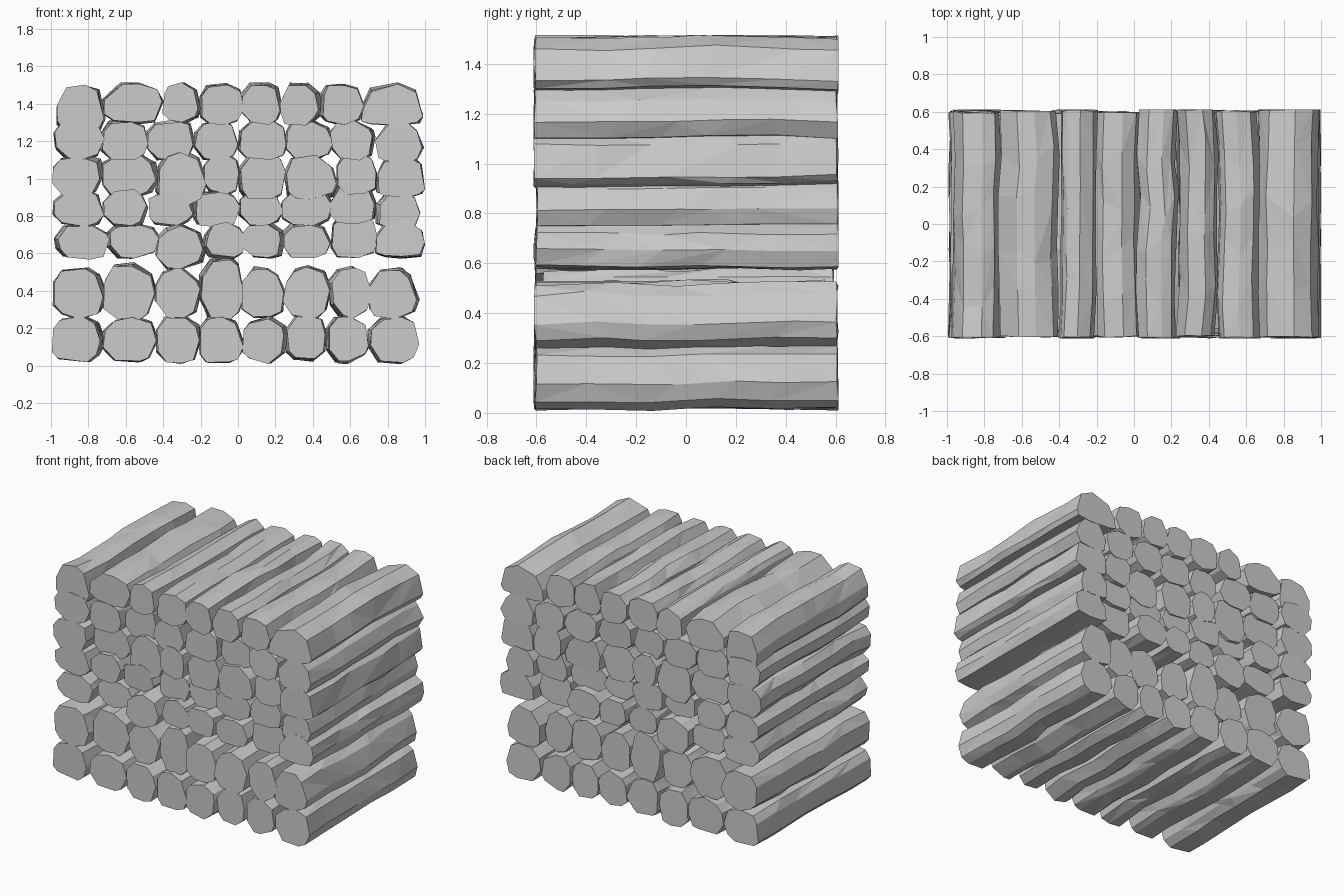
import bpy, bmesh, math, random

if "Cube" in bpy.data.objects:
    bpy.data.objects.remove(bpy.data.objects["Cube"])

random.seed(11)

# x boundaries between neighbouring logs, one list per layer, bottom to top
COLUMNS = [
    [-.99, -.72, -.44, -.21, .03, .26, .47, .69, .96],
    [-.98, -.71, -.44, -.20, .02, .25, .49, .70, .96],
    [-.97, -.70, -.43, -.18, .03, .24, .49, .74, 1.0],
    [-.99, -.72, -.48, -.24, .00, .23, .50, .74, .97],
    [-.99, -.72, -.43, -.18, .00, .25, .52, .74, 1.0],
    [-.99, -.73, -.48, -.23, .00, .25, .50, .73, .98],
    [-.97, -.71, -.40, -.21, .02, .23, .44, .66, .99],
]
# bottom and top height of each layer
LAYERS = [(.02, .265), (.255, .525), (.575, .76), (.745, .935),
          (.91, 1.13), (1.10, 1.31), (1.29, 1.51)]
# logs that are taller or lower than their layer
SPECIAL = {(0, 2): (.01, .265), (1, 3): (.25, .58), (1, 1): (.255, .55),
           (2, 2): (.52, .75), (2, 6): (.575, .81), (2, 7): (.575, .78),
           (4, 2): (.84, 1.15), (4, 4): (.88, 1.13), (4, 5): (.87, 1.12),
           (6, 0): (1.22, 1.49), (3, 6): (.76, .97)}
SIDES, RINGS = 9, 6


def clamp(v, lo, hi):
    return max(lo, min(hi, v))


def hewn_log(name, x0, x1, z0, z1, belly, y0, y1):
    """Irregular faceted log along y; belly is the height share of its widest line."""
    cx, rx = (x0 + x1) / 2, (x1 - x0) / 2
    h = z1 - z0
    cz = z0 + belly * h
    shape = [(math.tau * (i + random.uniform(-.28, .28)) / SIDES,
              random.uniform(.95, 1.06)) for i in range(SIDES)]
    bm = bmesh.new()
    rings = []
    for k in range(RINGS):
        t = k / (RINGS - 1)
        inner = 0 < k < RINGS - 1
        # ring positions differ per vertex inside, ends stay sawn flat
        y = y0 + (y1 - y0) * t
        dx, dz = random.uniform(-.012, .012), random.uniform(-.009, .009)
        ring = []
        for a, r in shape:
            r *= random.uniform(.95, 1.05)
            c, s = math.cos(a), math.sin(a)
            px = math.copysign(abs(c) ** .83, c) * rx * r
            pz = math.copysign(abs(s) ** .83, s) * r * h * ((1 - belly) if s > 0 else belly)
            jitter = random.uniform(-.09, .09) if inner else random.uniform(-.006, .006)
            ring.append(bm.verts.new((clamp(cx + dx + px, -1, 1),
                                      clamp(y + jitter, -.612, .612),
                                      clamp(cz + dz + pz, max(0, z0 - .012), 1.515))))
        rings.append(ring)
    # bark facets, split into triangles for the chipped look
    for a, b in zip(rings, rings[1:]):
        for i in range(SIDES):
            j = (i + 1) % SIDES
            if random.random() < .5:
                bm.faces.new((a[i], a[j], b[j]))
                bm.faces.new((a[i], b[j], b[i]))
            else:
                bm.faces.new((a[i], a[j], b[i]))
                bm.faces.new((a[j], b[j], b[i]))
    # sawn ends
    bm.faces.new(rings[0][::-1])
    bm.faces.new(rings[-1])
    bmesh.ops.recalc_face_normals(bm, faces=bm.faces)
    mesh = bpy.data.meshes.new(name)
    bm.to_mesh(mesh)
    bm.free()
    bpy.context.collection.objects.link(bpy.data.objects.new(name, mesh))


# stack the logs layer by layer
for row, xs in enumerate(COLUMNS):
    for col in range(8):
        z0, z1 = SPECIAL.get((row, col), LAYERS[row])
        inside = 0 < col < 7 and 0 < row < 6
        depth = .07 if inside else .012
        # outer right logs of the upper layers are split flat underneath
        belly = .18 if (col == 7 and row > 1) else random.uniform(.42, .52)
        hewn_log(f"log_layer{row + 1}_{col + 1}", xs[col], xs[col + 1], z0, z1, belly,
                 -.61 + random.uniform(0, depth), .61 - random.uniform(0, depth))
